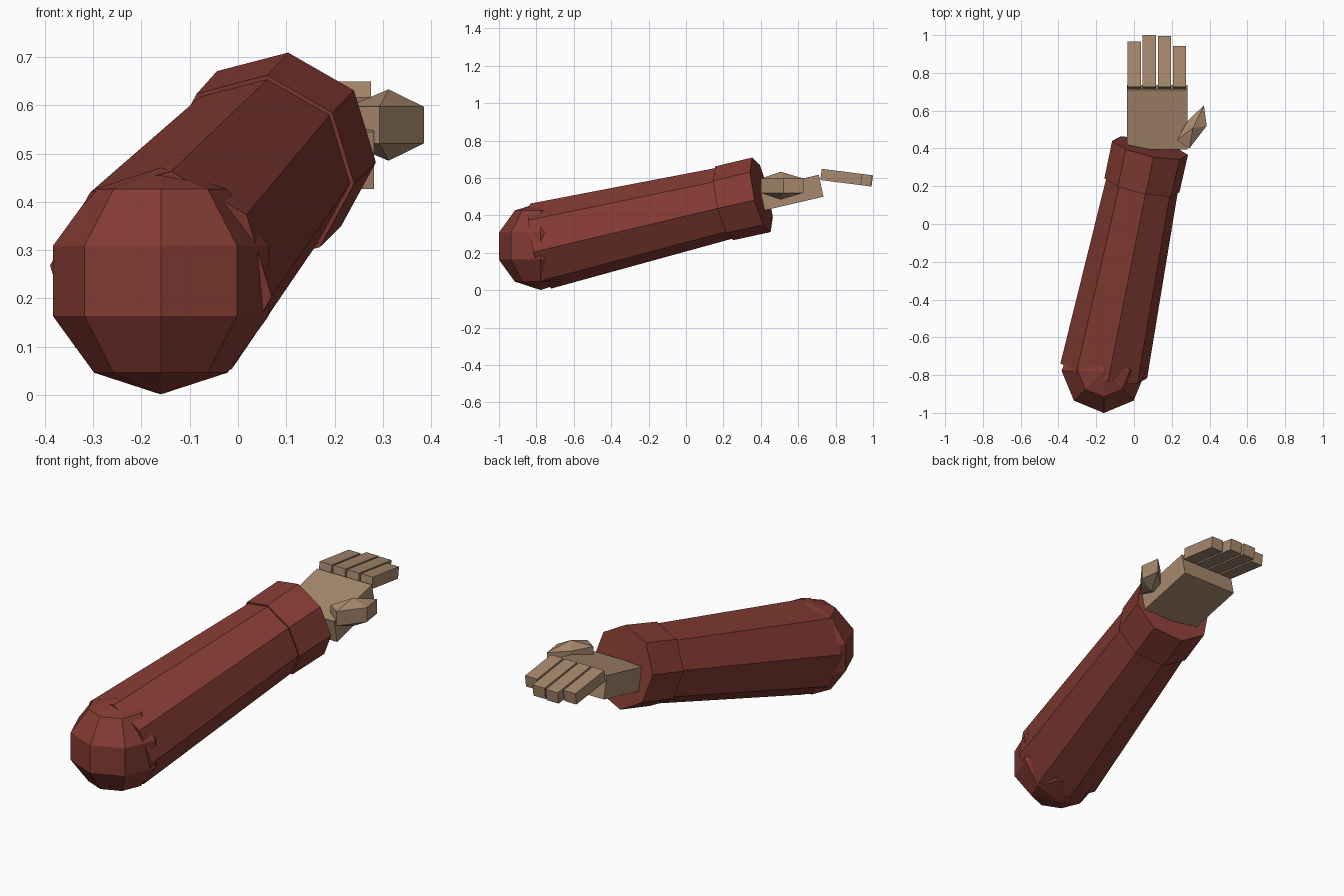
import bpy, bmesh, math
from mathutils import Vector, Matrix

if "Cube" in bpy.data.objects:
    bpy.data.objects.remove(bpy.data.objects["Cube"])


def material(name, rgb):
    m = bpy.data.materials.new(name)
    m.diffuse_color = (*rgb, 1)
    m.use_nodes = True
    m.node_tree.nodes["Principled BSDF"].inputs["Base Color"].default_value = m.diffuse_color
    return m


CLOTH = material("dark red cloth", (0.23, 0.044, 0.033))
SKIN = material("tan skin", (0.39, 0.25, 0.155))


def make(name, bm, mat):
    bmesh.ops.recalc_face_normals(bm, faces=bm.faces)
    mesh = bpy.data.meshes.new(name)
    bm.to_mesh(mesh)
    bm.free()
    mesh.materials.append(mat)
    ob = bpy.data.objects.new(name, mesh)
    bpy.context.collection.objects.link(ob)
    return ob


def tube(name, start, end, r1, r2, mat):
    """Eight-sided capped tube, tapered from r1 to r2."""
    start, end = Vector(start), Vector(end)
    d = (end - start).normalized()
    a = math.radians(82)
    u = Vector((math.cos(a), 0, math.sin(a)))
    u = (u - d * u.dot(d)).normalized()
    v = d.cross(u)
    bm = bmesh.new()
    rings = []
    for c, r in ((start, r1), (end, r2)):
        rings.append([bm.verts.new(c + r * (u * math.cos(t) + v * math.sin(t)))
                      for t in (i * math.pi / 4 for i in range(8))])
    for i in range(8):
        j = (i + 1) % 8
        bm.faces.new((rings[0][i], rings[0][j], rings[1][j], rings[1][i]))
    for ring in rings:
        bm.faces.new(ring)
    return make(name, bm, mat)


def slab(name, x0, x1, profile, mat):
    """Side profile of (y, z) points extruded from x0 to x1."""
    bm = bmesh.new()
    face = bm.faces.new([bm.verts.new((x0, y, z)) for y, z in profile])
    ext = bmesh.ops.extrude_face_region(bm, geom=[face])
    moved = [g for g in ext["geom"] if isinstance(g, bmesh.types.BMVert)]
    bmesh.ops.translate(bm, verts=moved, vec=(x1 - x0, 0, 0))
    return make(name, bm, mat)


# Shoulder: coarse ball
shoulder = Vector((-0.16, -0.777, 0.236))
bm = bmesh.new()
bmesh.ops.create_uvsphere(bm, u_segments=8, v_segments=5, radius=0.235,
                          matrix=Matrix.Translation(shoulder))
make("shoulder", bm, CLOTH)

# Sleeve and cuff along the arm axis
cuff_start = Vector((0.042, 0.205, 0.465))
cuff_end = Vector((0.085, 0.403, 0.51))
tube("sleeve", shoulder, cuff_start.lerp(cuff_end, 0.1), 0.235, 0.194, CLOTH)
tube("cuff", cuff_start, cuff_end, 0.204, 0.206, CLOTH)

# Palm: tilted block
slab("palm", -0.037, 0.282,
     [(0.395, 0.545), (0.42, 0.427), (0.735, 0.5), (0.71, 0.617)], SKIN)

# Fingers: four bars sloping gently down
for i, tip in enumerate((0.967, 1.0, 0.995, 0.943)):
    x = -0.034 + 0.08 * i
    drop = 0.127 * (tip - 0.726)
    slab(f"finger_{i + 1}", x, x + 0.07,
         [(0.726, 0.649), (0.718, 0.589),
          (tip - 0.008, 0.589 - drop), (tip, 0.649 - drop)], SKIN)

# Thumb: stretched five-sided gem
outline = [(0.37, 0.628), (0.385, 0.52), (0.293, 0.40), (0.227, 0.445), (0.283, 0.545)]
bm = bmesh.new()
upper = [bm.verts.new((x, y, 0.597)) for x, y in outline]
lower = [bm.verts.new((x, y, 0.521)) for x, y in outline]
top = bm.verts.new((0.312, 0.508, 0.633))
bottom = bm.verts.new((0.312, 0.508, 0.485))
for i in range(5):
    j = (i + 1) % 5
    bm.faces.new((upper[i], upper[j], lower[j], lower[i]))
    bm.faces.new((upper[i], upper[j], top))
    bm.faces.new((lower[i], lower[j], bottom))
make("thumb", bm, SKIN)
